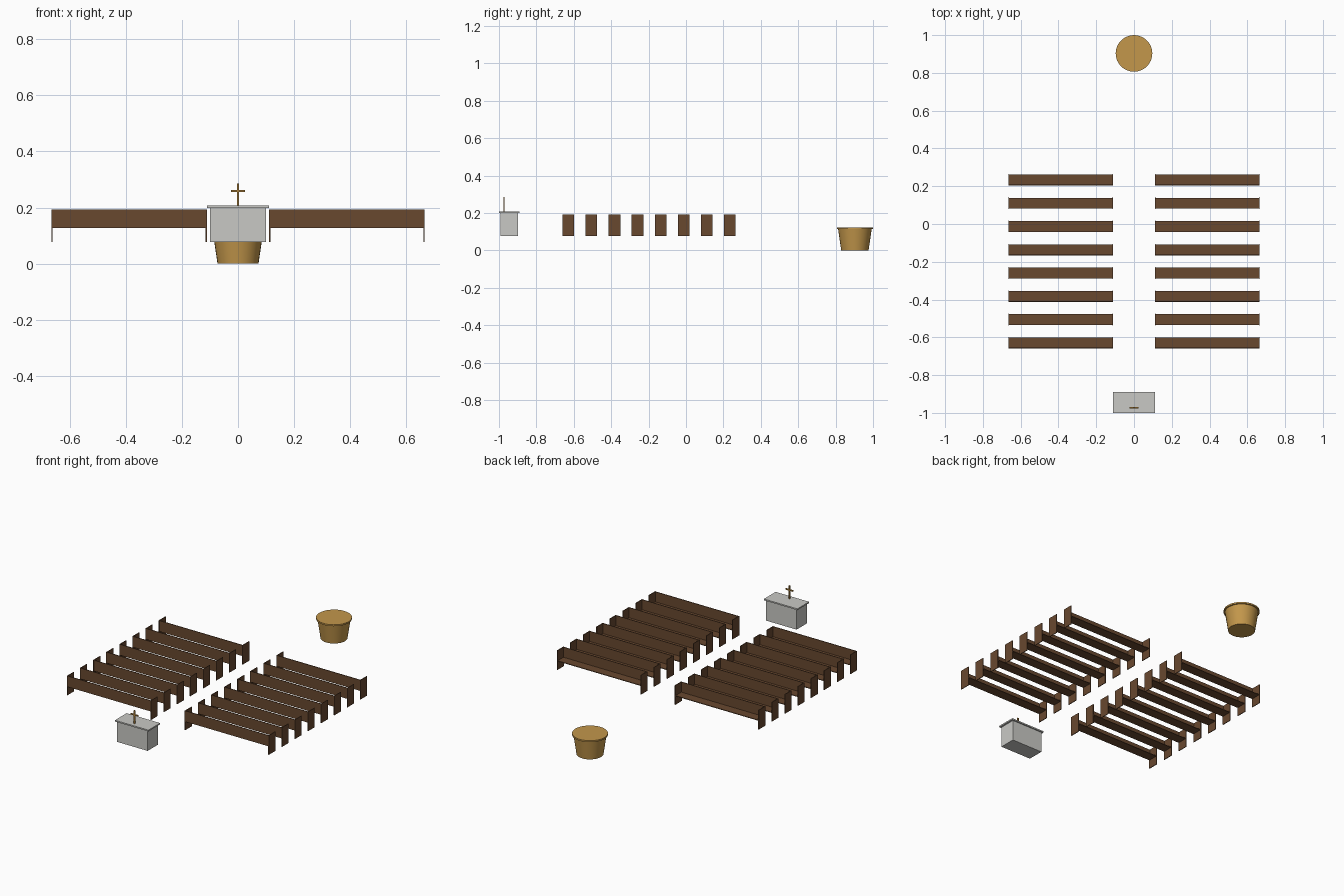
import bpy, bmesh
from mathutils import Vector

if "Cube" in bpy.data.objects:
    bpy.data.objects.remove(bpy.data.objects["Cube"])


def srgb(r, g, b):
    lin = [((c / 255 + 0.055) / 1.055) ** 2.4 for c in (r, g, b)]
    return (*lin, 1.0)


def material(name, rgb):
    m = bpy.data.materials.new(name)
    m.diffuse_color = srgb(*rgb)
    m.use_nodes = True
    m.node_tree.nodes["Principled BSDF"].inputs["Base Color"].default_value = m.diffuse_color
    return m


WOOD = material("dark wood", (104, 72, 47))
STONE = material("pale stone", (201, 201, 197))
GOLD = material("golden wood", (195, 151, 75))
BRASS = material("brass", (172, 128, 58))


def add_box(bm, lo, hi):
    lo, hi = Vector(lo), Vector(hi)
    verts = bmesh.ops.create_cube(bm, size=1)["verts"]
    for v in verts:
        v.co = (lo + hi) / 2 + v.co * (hi - lo)


def make(name, boxes, mat):
    bm = bmesh.new()
    for lo, hi in boxes:
        add_box(bm, lo, hi)
    me = bpy.data.meshes.new(name)
    bm.to_mesh(me)
    bm.free()
    me.materials.append(mat)
    ob = bpy.data.objects.new(name, me)
    bpy.context.collection.objects.link(ob)
    return ob


# Pews: thin ends, seat and back, facing +y, in two blocks of eight
X0, X1, Z0, Z1 = 0.111, 0.665, 0.078, 0.193
SEAT_Z, DEPTH, T = 0.128, 0.062, 0.004
for row in range(8):
    y = -0.660 + row * 0.1233
    for side, tag in ((-1, "left"), (1, "right")):
        a, b = (X0, X1) if side > 0 else (-X1, -X0)
        make(f"pew_{tag}_{row + 1}", [
            ((a, y, Z0), (a + T, y + DEPTH, Z1)),                            # ends
            ((b - T, y, Z0), (b, y + DEPTH, Z1)),
            ((a + T, y + 0.004, SEAT_Z), (b - T, y + DEPTH - 0.003, SEAT_Z + T)),  # seat
            ((a + T, y + 0.001, SEAT_Z), (b - T, y + 0.005, Z1 - 0.0005)),   # back
        ], WOOD)

# Altar with overhanging slab
make("altar_body", [((-0.1, -0.993, 0.078), (0.1, -0.897, 0.2))], STONE)
make("altar_slab", [((-0.11, -1.0, 0.199), (0.11, -0.89, 0.207))], STONE)

# Cross standing on the altar
make("altar_cross", [
    ((-0.0035, -0.976, 0.207), (0.0035, -0.970, 0.285)),
    ((-0.025, -0.976, 0.255), (0.025, -0.970, 0.262)),
], BRASS)


# Font: tapered tub with a rim disc
def frustum(name, r0, r1, z0, z1):
    bpy.ops.mesh.primitive_cone_add(vertices=32, radius1=r0, radius2=r1,
                                    depth=z1 - z0, location=(0, 0.903, (z0 + z1) / 2))
    ob = bpy.context.object
    ob.name = name
    ob.data.materials.append(GOLD)
    bpy.ops.object.shade_smooth_by_angle()


frustum("font_tub", 0.073, 0.090, 0.0, 0.115)
frustum("font_rim", 0.097, 0.097, 0.114, 0.123)
